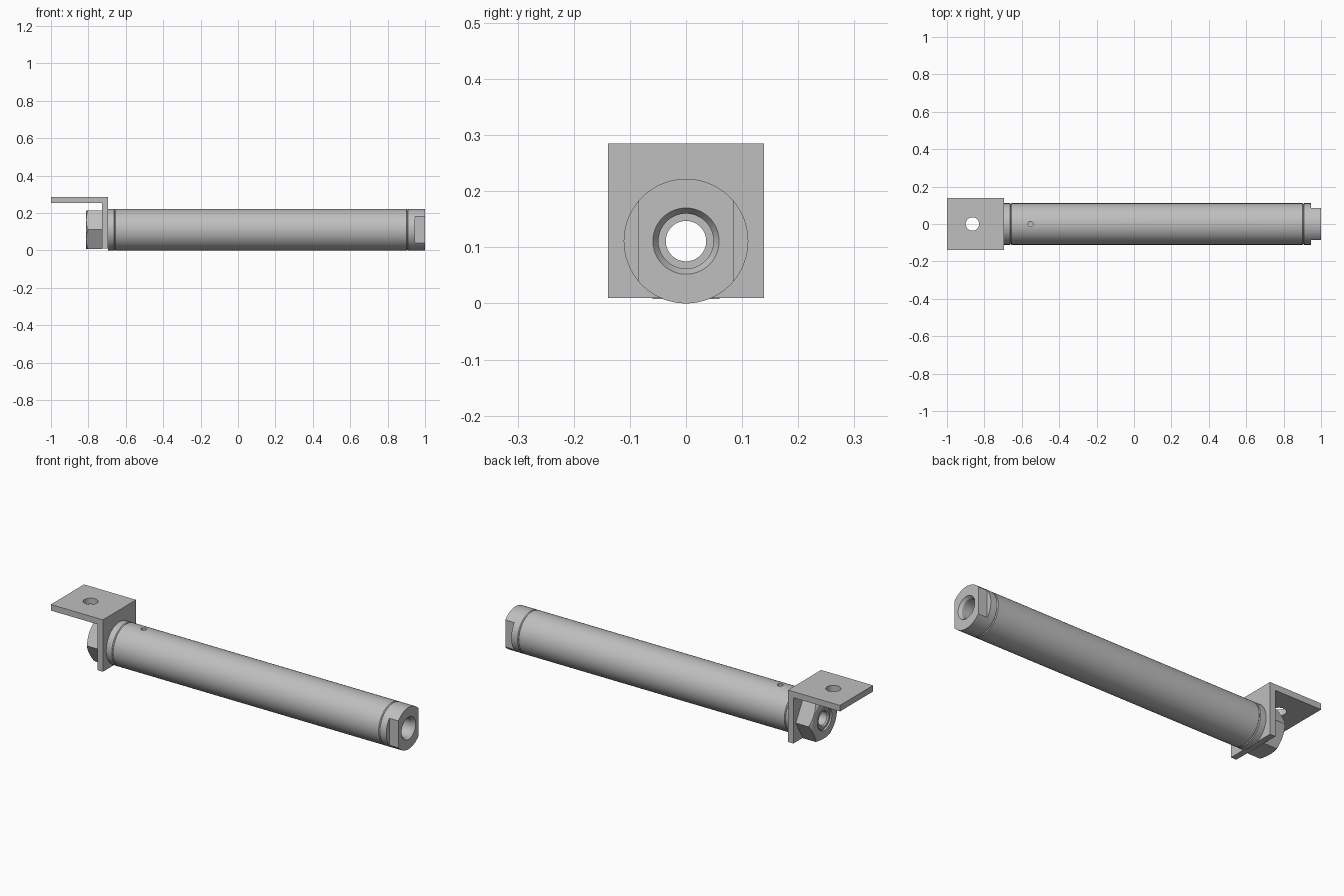
import bpy, bmesh, math
from mathutils import Matrix, Vector

if "Cube" in bpy.data.objects:
    bpy.data.objects.remove(bpy.data.objects["Cube"], do_unlink=True)

AXIS_Z = 0.111   # height of the barrel axis
R = 0.111        # barrel radius
EDGE = 0.004     # chamfer that forms the joint grooves
BORE = 0.049
PORT = 0.036

grey = bpy.data.materials.new("metal grey")
grey.use_nodes = True
COLOUR = (0.52, 0.52, 0.52, 1)
grey.diffuse_color = COLOUR
grey.node_tree.nodes["Principled BSDF"].inputs["Base Color"].default_value = COLOUR


def add(name, bm):
    bmesh.ops.recalc_face_normals(bm, faces=bm.faces)
    mesh = bpy.data.meshes.new(name)
    bm.to_mesh(mesh)
    bm.free()
    mesh.materials.append(grey)
    obj = bpy.data.objects.new(name, mesh)
    bpy.context.collection.objects.link(obj)
    return obj


def lathe(name, profile, steps=96):
    """Revolve a closed (x, radius) outline about the barrel axis."""
    bm = bmesh.new()
    rings = []
    for i in range(steps):
        a = 2 * math.pi * i / steps
        rings.append([bm.verts.new((x, r * math.cos(a), AXIS_Z + r * math.sin(a)))
                      for x, r in profile])
    n = len(profile)
    for i in range(steps):
        a, b = rings[i], rings[(i + 1) % steps]
        for j in range(n):
            k = (j + 1) % n
            bm.faces.new((a[j], a[k], b[k], b[j]))
    return add(name, bm)


def cylinder(name, centre, radius, length, axis, sides=48):
    bm = bmesh.new()
    turn = Vector((0, 0, 1)).rotation_difference(Vector(axis)).to_matrix().to_4x4()
    bmesh.ops.create_cone(bm, cap_ends=True, segments=sides, radius1=radius,
                          radius2=radius, depth=length,
                          matrix=Matrix.Translation(centre) @ turn)
    return add(name, bm)


def box(name, low, high):
    bm = bmesh.new()
    low, high = Vector(low), Vector(high)
    bmesh.ops.create_cube(bm, size=1, matrix=Matrix.Translation((low + high) / 2)
                          @ Matrix.Diagonal((*(high - low), 1)))
    return add(name, bm)


def activate(obj):
    bpy.ops.object.select_all(action="DESELECT")
    obj.select_set(True)
    bpy.context.view_layer.objects.active = obj


def cut(obj, cutter, operation="DIFFERENCE"):
    activate(obj)
    mod = obj.modifiers.new("cut", "BOOLEAN")
    mod.operation, mod.solver, mod.object = operation, "EXACT", cutter
    bpy.ops.object.modifier_apply(modifier=mod.name)
    bpy.data.objects.remove(cutter, do_unlink=True)


# Barrel with a small port drilled in the top
x0, x1 = -0.658, 0.906
barrel = lathe("barrel", [(x0, BORE), (x0, R - EDGE), (x0 + EDGE, R),
                          (x1 - EDGE, R), (x1, R - EDGE), (x1, BORE)])
cut(barrel, cylinder("port_cutter", (-0.553, 0, 0.2), 0.014, 0.2, (0, 0, 1)))

# Mounting end cap, its neck passing through the bracket and nut
end = -0.808
mount_cap = lathe("mount_cap", [
    (x0, PORT), (x0, R - EDGE), (x0 - EDGE, R), (-0.695, R), (-0.695, 0.06),
    (end + 0.006, 0.06), (end, 0.054), (end, 0.043), (end + 0.007, PORT)])

# Open end cap with countersunk bore and two wrench flats
open_cap = lathe("open_cap", [
    (x1, BORE), (x1, R - EDGE), (x1 + EDGE, R), (1, R), (1, 0.059), (0.985, BORE)])
for side in (-1, 1):
    ys = sorted((side * 0.085, side * 0.2))
    cut(open_cap, box("flat_cutter", (0.947, ys[0], -0.1), (1.1, ys[1], 0.4)))

# Angle bracket: L profile extruded across the width
bm = bmesh.new()
outline = [(-1, 0.285), (-0.695, 0.285), (-0.695, 0.01),
           (-0.727, 0.01), (-0.727, 0.253), (-1, 0.253)]
face = bm.faces.new([bm.verts.new((x, -0.139, z)) for x, z in outline])
swept = bmesh.ops.extrude_face_region(bm, geom=[face])["geom"]
bmesh.ops.translate(bm, vec=(0, 0.278, 0),
                    verts=[v for v in swept if isinstance(v, bmesh.types.BMVert)])
bracket = add("bracket", bm)
cut(bracket, cylinder("screw_cutter", (-0.864, 0, 0.27), PORT, 0.2, (0, 0, 1)))
cut(bracket, cylinder("neck_cutter", (-0.71, 0, AXIS_Z), 0.0605, 0.1, (1, 0, 0), 96))

# Hex nut with a rounded-off outer face, flats on top and bottom
bm = bmesh.new()
across = 0.103 / math.cos(math.pi / 6)
left, right = -0.813, -0.727
rings = [[bm.verts.new((x, across * math.cos(i * math.pi / 3),
                        AXIS_Z + across * math.sin(i * math.pi / 3)))
          for i in range(6)] for x in (left, right)]
for ring in rings:
    bm.faces.new(ring)
for i in range(6):
    k = (i + 1) % 6
    bm.faces.new((rings[0][i], rings[0][k], rings[1][k], rings[1][i]))
nut = add("nut", bm)
cut(nut, lathe("chamfer_cutter", [(left - 0.01, 0.0605), (left - 0.01, 0.083),
                                  (left + 0.04, 0.17), (right + 0.01, 0.17),
                                  (right + 0.01, 0.0605)]), "INTERSECT")

# Smooth the round walls, keep the machined edges crisp
for obj in (barrel, mount_cap, open_cap, bracket, nut):
    activate(obj)
    bpy.ops.object.shade_smooth_by_angle(angle=math.radians(25))
